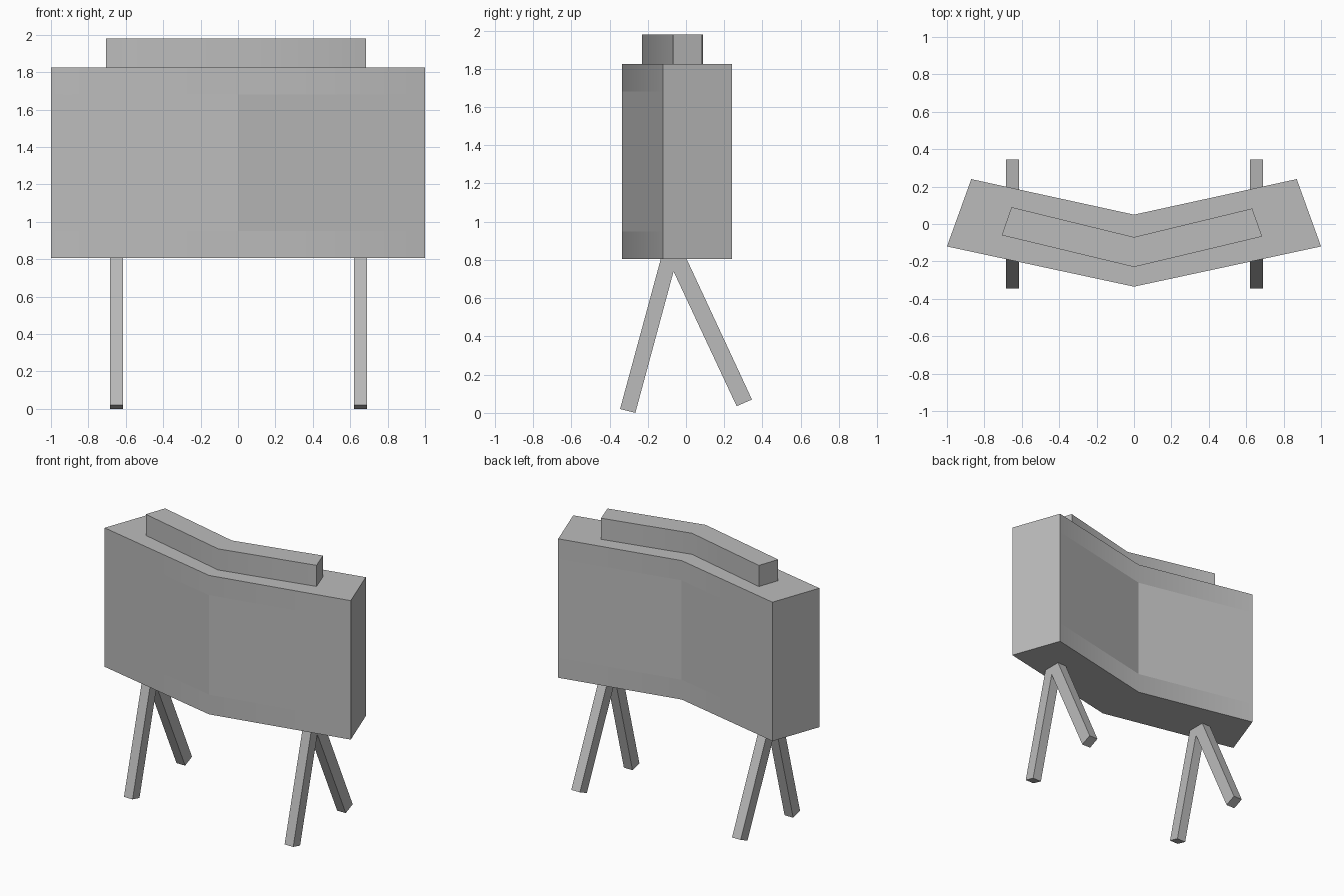
import bpy
import bmesh
import math

cube = bpy.data.objects.get("Cube")
if cube:
    bpy.data.objects.remove(cube, do_unlink=True)

grey = bpy.data.materials.new("mid_grey")
grey.use_nodes = True
colour = (0.5, 0.5, 0.5, 1)
grey.diffuse_color = colour
grey.node_tree.nodes["Principled BSDF"].inputs["Base Color"].default_value = colour


def finish(name, bm):
    bmesh.ops.recalc_face_normals(bm, faces=bm.faces)
    mesh = bpy.data.meshes.new(name)
    bm.to_mesh(mesh)
    bm.free()
    mesh.materials.append(grey)
    obj = bpy.data.objects.new(name, mesh)
    bpy.context.collection.objects.link(obj)
    return obj


def bent_slab(name, front, back, levels):
    """Stack a left-to-right bent outline through the given heights."""
    bm = bmesh.new()
    rings = [[[bm.verts.new((x, y, z)) for x, y in line] for line in (front, back)]
             for z in levels]
    for low, high in zip(rings, rings[1:]):
        for side in range(2):
            for i in range(2):
                bm.faces.new((low[side][i], low[side][i + 1],
                              high[side][i + 1], high[side][i]))
        for i in (0, 2):
            bm.faces.new((low[0][i], low[1][i], high[1][i], high[0][i]))
    for f, b in (rings[0], rings[-1]):
        for i in range(2):
            bm.faces.new((f[i], f[i + 1], b[i + 1], b[i]))
    # Soft bend in the outer bands, crisp bend in the middle band
    for face in bm.faces:
        z = face.calc_center_median().z
        face.smooth = not (len(levels) > 2 and levels[1] < z < levels[2])
    bm.normal_update()
    bmesh.ops.recalc_face_normals(bm, faces=bm.faces)
    for edge in bm.edges:
        edge.smooth = edge.calc_face_angle() < math.radians(30)
    return finish(name, bm)


def prism(name, outline, x, half_width):
    """Extrude a side outline across the width."""
    bm = bmesh.new()
    face = bm.faces.new([bm.verts.new((x - half_width, y, z)) for y, z in outline])
    new = bmesh.ops.extrude_face_region(bm, geom=[face])["geom"]
    verts = [v for v in new if isinstance(v, bmesh.types.BMVert)]
    bmesh.ops.translate(bm, verts=verts, vec=(2 * half_width, 0, 0))
    return finish(name, bm)


# Main bent body
bent_slab("body",
          [(-1, -0.12), (0, -0.335), (1, -0.12)],
          [(-0.87, 0.24), (0, 0.05), (0.87, 0.24)],
          [0.805, 0.95, 1.68, 1.825])

# Narrow raised strip on top
bent_slab("top_strip",
          [(-0.707, -0.06), (0, -0.23), (0.685, -0.067)],
          [(-0.655, 0.09), (0, -0.07), (0.632, 0.083)],
          [1.825, 1.98])

# Pair of splayed legs under each end
splay = [(-0.345, 0.02), (-0.265, 0), (-0.065, 0.74), (0.265, 0.035),
         (0.345, 0.07), (0, 0.812), (-0.13, 0.812)]
for name, x in (("right_legs", -0.65), ("left_legs", 0.655)):
    prism(name, splay, x, 0.035)
